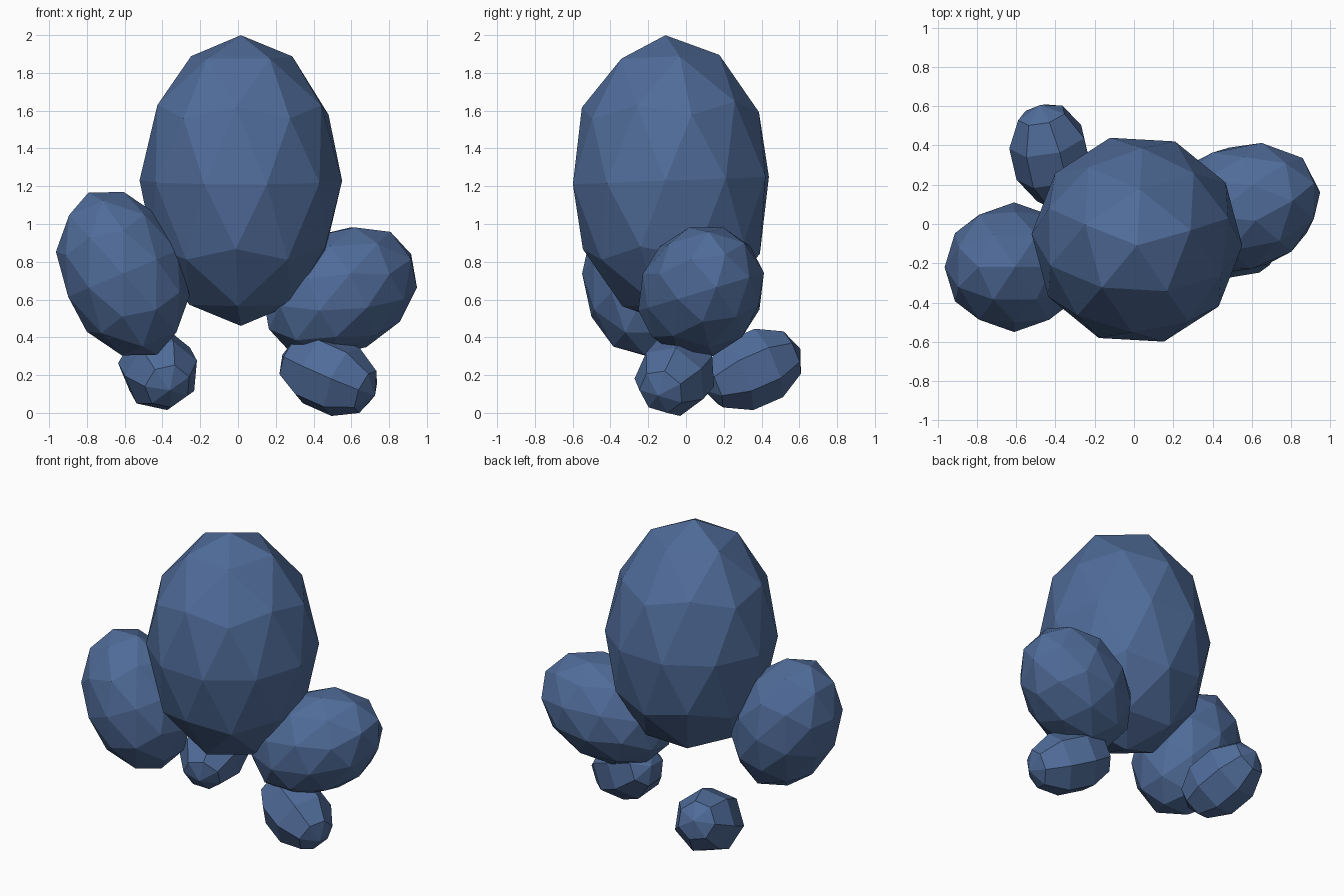
import bpy, math
from mathutils import Vector, Quaternion

if "Cube" in bpy.data.objects:
    bpy.data.objects.remove(bpy.data.objects["Cube"])

mat = bpy.data.materials.new("slate_blue")
mat.diffuse_color = (0.08, 0.15, 0.32, 1)
mat.use_nodes = True
mat.node_tree.nodes["Principled BSDF"].inputs["Base Color"].default_value = mat.diffuse_color


def blob(name, kind, centre, radius, length, axis, twist=0):
    """Faceted egg: 'length' is the half-length along 'axis', 'radius' across it."""
    if kind == "ico":
        bpy.ops.mesh.primitive_ico_sphere_add(subdivisions=2, radius=1)
    else:
        bpy.ops.mesh.primitive_uv_sphere_add(segments=7, ring_count=5, radius=1)
    ob = bpy.context.object
    ob.name = name
    ob.scale = (radius, radius, length)
    ob.rotation_mode = 'QUATERNION'
    z = Vector((0, 0, 1))
    ob.rotation_quaternion = (z.rotation_difference(Vector(axis))
                              @ Quaternion(z, math.radians(twist)))
    ob.location = centre
    ob.data.materials.append(mat)
    return ob


# Large upright body
blob("body", "ico", (0.015, -0.08, 1.23), 0.537, 0.77, (0, -0.038, 1), 14.8)

# Two leaning thighs
blob("left_thigh", "ico", (-0.61, -0.22, 0.737), 0.33, 0.466, (-0.39, 0, 0.92))
blob("right_thigh", "ico", (0.54, 0.08, 0.642), 0.328, 0.445, (0.253, 0.087, 0.133))

# Two small feet, coarser spheres
blob("left_foot", "uv", (-0.42, 0.35, 0.23), 0.212, 0.284, (-0.21, 0.90, 0.39))
blob("right_foot", "uv", (0.48, -0.055, 0.2), 0.21, 0.284, (0.86, -0.33, -0.38))
